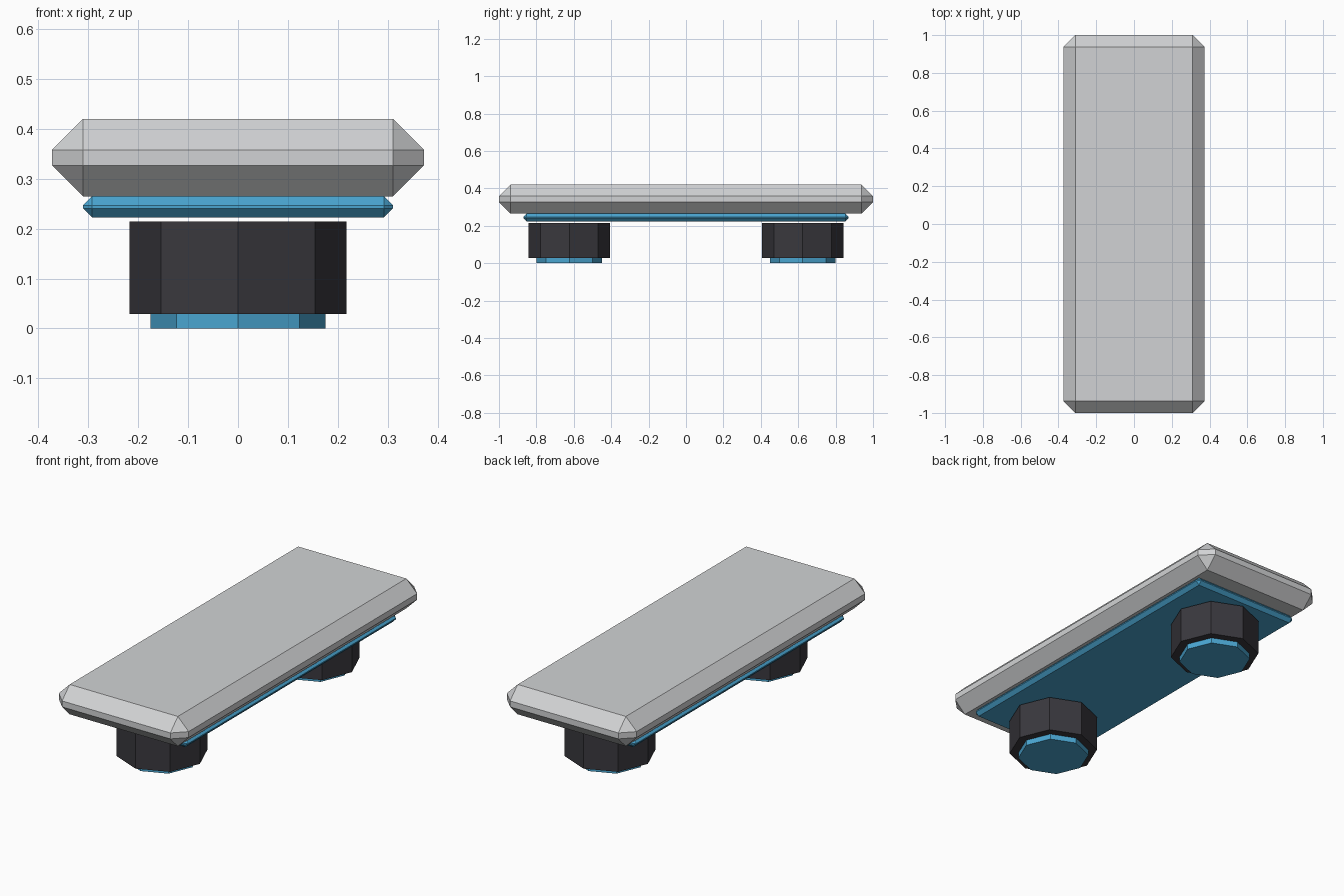
import bpy, bmesh
from mathutils import Matrix

cube = bpy.data.objects.get("Cube")
if cube:
    bpy.data.objects.remove(cube, do_unlink=True)


def material(name, rgb):
    mat = bpy.data.materials.new(name)
    mat.use_nodes = True
    mat.diffuse_color = (*rgb, 1)
    mat.node_tree.nodes["Principled BSDF"].inputs["Base Color"].default_value = (*rgb, 1)
    return mat


def finish(name, bm, location, mat):
    mesh = bpy.data.meshes.new(name)
    bm.to_mesh(mesh)
    bm.free()
    mesh.materials.append(mat)
    obj = bpy.data.objects.new(name, mesh)
    obj.location = location
    bpy.context.collection.objects.link(obj)


def chamfered_box(name, half_x, half_y, bottom, top, chamfer, mat):
    bm = bmesh.new()
    bmesh.ops.create_cube(bm, size=1)
    bmesh.ops.scale(bm, vec=(2 * half_x, 2 * half_y, top - bottom), verts=bm.verts)
    bmesh.ops.bevel(bm, geom=bm.edges[:], offset=chamfer, segments=1,
                    profile=0.5, affect='EDGES')
    finish(name, bm, (0, 0, (bottom + top) / 2), mat)


def octagon_post(name, radius, y, bottom, top, mat):
    bm = bmesh.new()
    bmesh.ops.create_cone(bm, cap_ends=True, segments=8, radius1=radius,
                          radius2=radius, depth=top - bottom)
    finish(name, bm, (0, y, (bottom + top) / 2), mat)


grey = material("light grey", (0.64, 0.65, 0.66))
blue = material("sky blue", (0.068, 0.38, 0.64))
dark = material("charcoal", (0.042, 0.04, 0.048))

# Deck slab and the thin plate beneath it
chamfered_box("deck", 0.373, 1.0, 0.265, 0.42, 0.062, grey)
chamfered_box("under_plate", 0.311, 0.87, 0.223, 0.265, 0.018, blue)

# Front and back feet, each with a thin pad
for label, y in (("front", -0.624), ("back", 0.624)):
    octagon_post(label + "_foot", 0.218, y, 0.029, 0.215, dark)
    octagon_post(label + "_foot_pad", 0.175, y, 0.0, 0.029, blue)
